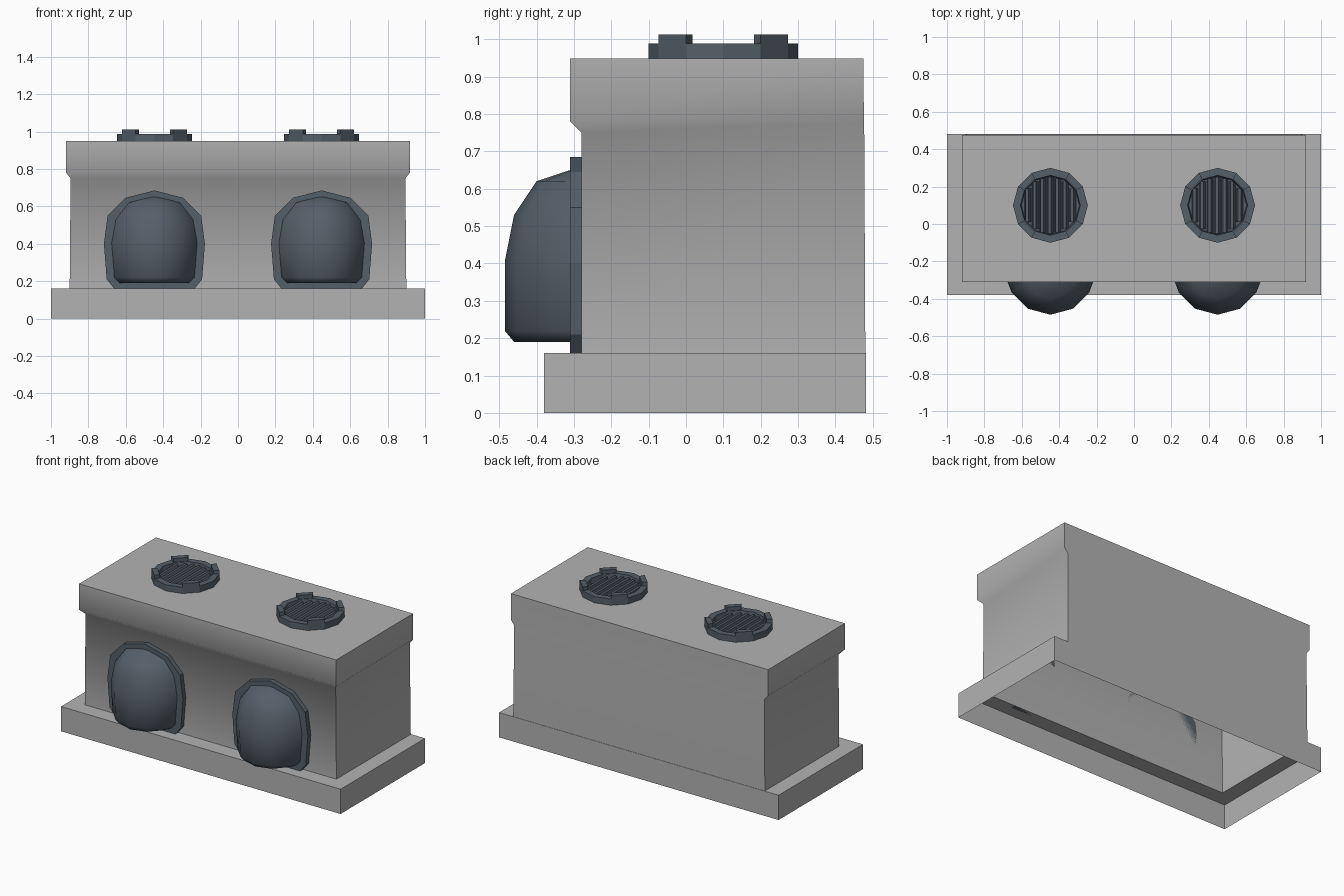
import bpy
import bmesh
from math import sin, cos, pi, radians, sqrt

cube = bpy.data.objects.get("Cube")
if cube:
    bpy.data.objects.remove(cube, do_unlink=True)


def make_material(name, rgb):
    mat = bpy.data.materials.new(name)
    mat.use_nodes = True
    mat.diffuse_color = (*rgb, 1)
    mat.node_tree.nodes["Principled BSDF"].inputs["Base Color"].default_value = (*rgb, 1)
    return mat


GREY = make_material("light grey", (0.45, 0.45, 0.45))
SLATE = make_material("dark slate", (0.09, 0.115, 0.14))


def finish(name, bm, mat, smooth=None, recalc=True):
    """Turn a bmesh into a named, coloured object."""
    if recalc:
        bmesh.ops.recalc_face_normals(bm, faces=bm.faces)
    mesh = bpy.data.meshes.new(name)
    bm.to_mesh(mesh)
    bm.free()
    mesh.materials.append(mat)
    obj = bpy.data.objects.new(name, mesh)
    bpy.context.collection.objects.link(obj)
    if smooth:
        bpy.ops.object.select_all(action="DESELECT")
        obj.select_set(True)
        bpy.context.view_layer.objects.active = obj
        bpy.ops.object.shade_smooth_by_angle(angle=radians(smooth))
    return obj


def loft(bm, rings, closed=True, cap_start=False, cap_end=False):
    """Skin a list of equally long point rings."""
    loops = [[bm.verts.new(p) for p in ring] for ring in rings]
    n = len(loops[0])
    for a, b in zip(loops, loops[1:]):
        for i in range(n if closed else n - 1):
            j = (i + 1) % n
            bm.faces.new((a[i], a[j], b[j], b[i]))
    if cap_start:
        bm.faces.new(loops[0][::-1])
    if cap_end:
        bm.faces.new(loops[-1])
    return loops


def rect(x, front, back, z):
    return [(-x, front, z), (x, front, z), (x, back, z), (-x, back, z)]


def circle(cx, cy, r, z, start=0, stop=360):
    count = (stop - start) // 30
    angles = [radians(start + 30 * i) for i in range(count if stop - start == 360 else count + 1)]
    return [(cx + r * cos(a), cy + r * sin(a), z) for a in angles]


# Hollow housing: plinth wall, ledge, body and overhanging lid in one shell
STEP = 0.16
bm = bmesh.new()
loft(bm, [rect(1, -0.38, 0.482, 0), rect(1, -0.38, 0.482, STEP)])
loft(bm, [rect(1, -0.38, 0.482, STEP), rect(0.9, -0.28, 0.48, STEP)])
loft(bm, [rect(0.9, -0.28, 0.48, STEP), rect(0.895, -0.28, 0.477, 0.75),
          rect(0.92, -0.31, 0.476, 0.78), rect(0.92, -0.31, 0.475, 0.948)],
     cap_end=True)
bmesh.ops.remove_doubles(bm, verts=bm.verts, dist=0.0005)
finish("housing", bm, GREY, smooth=50)


# Half outline of the plate behind each dome: offset from centre, height
PLATE = [(0.215, STEP), (0.255, 0.21), (0.27, 0.4), (0.25, 0.55), (0.155, 0.645)]
# Dome rings: height, half width, depth
DOME = [(0.19, 0.195, 0.215), (0.22, 0.225, 0.24), (0.405, 0.24, 0.24),
        (0.53, 0.218, 0.215), (0.62, 0.15, 0.155)]
WALL = -0.28


def front_dome(side, cx):
    outline = PLATE + [(0, 0.685)] + [(-x, z) for x, z in reversed(PLATE)]
    bm = bmesh.new()
    loft(bm, [[(cx + x, y, z) for x, z in outline] for y in (WALL, WALL - 0.03)],
         cap_start=True, cap_end=True)
    finish(side + "_dome_plate", bm, SLATE)

    bm = bmesh.new()
    rings = []
    for z, rx, ry in DOME:
        angles = [pi + i * pi / 6 for i in range(7)]
        rings.append([(cx + rx * cos(a), min(WALL, -0.245 + ry * sin(a)), z) for a in angles])
    loops = loft(bm, rings, closed=False, cap_start=True)
    apex = bm.verts.new((cx, WALL, 0.66))
    for a, b in zip(loops[-1], loops[-1][1:]):
        bm.faces.new((a, b, apex))
    finish(side + "_dome", bm, SLATE, smooth=60, recalc=False)


def roof_vent(side, cx, cy=0.1):
    base, rim, floor = 0.947, 0.988, 0.953
    bm = bmesh.new()
    # Raised ring with a recessed floor
    loft(bm, [circle(cx, cy, 0.2, base), circle(cx, cy, 0.2, rim),
              circle(cx, cy, 0.16, rim), circle(cx, cy, 0.155, floor)], cap_end=True)
    finish(side + "_vent_ring", bm, SLATE, recalc=False)

    # Four raised tabs on the diagonals
    bm = bmesh.new()
    for start in (30, 120, 210, 300):
        sections = []
        for r, z in ((0.2, rim), (0.2, 1.012), (0.165, 1.012), (0.165, rim)):
            sections.append(circle(cx, cy, r, z, start, start + 30))
        loft(bm, list(zip(*sections)), cap_start=True, cap_end=True)
    finish(side + "_vent_tabs", bm, SLATE)

    # Slanted slats trimmed to the round opening
    bm = bmesh.new()
    for i in range(-3, 4):
        x = i * 0.04
        half = sqrt(0.15 ** 2 - x * x)
        section = [(-0.018, floor), (-0.012, 0.978), (0.004, 0.978), (0.016, floor)]
        loft(bm, [[(cx + x + dx, cy + s * half, z) for dx, z in section] for s in (-1, 1)],
             cap_start=True, cap_end=True)
    finish(side + "_vent_slats", bm, SLATE)


for side, sign in (("left", 1), ("right", -1)):
    front_dome(side, sign * 0.447)
    roof_vent(side, sign * 0.447)
